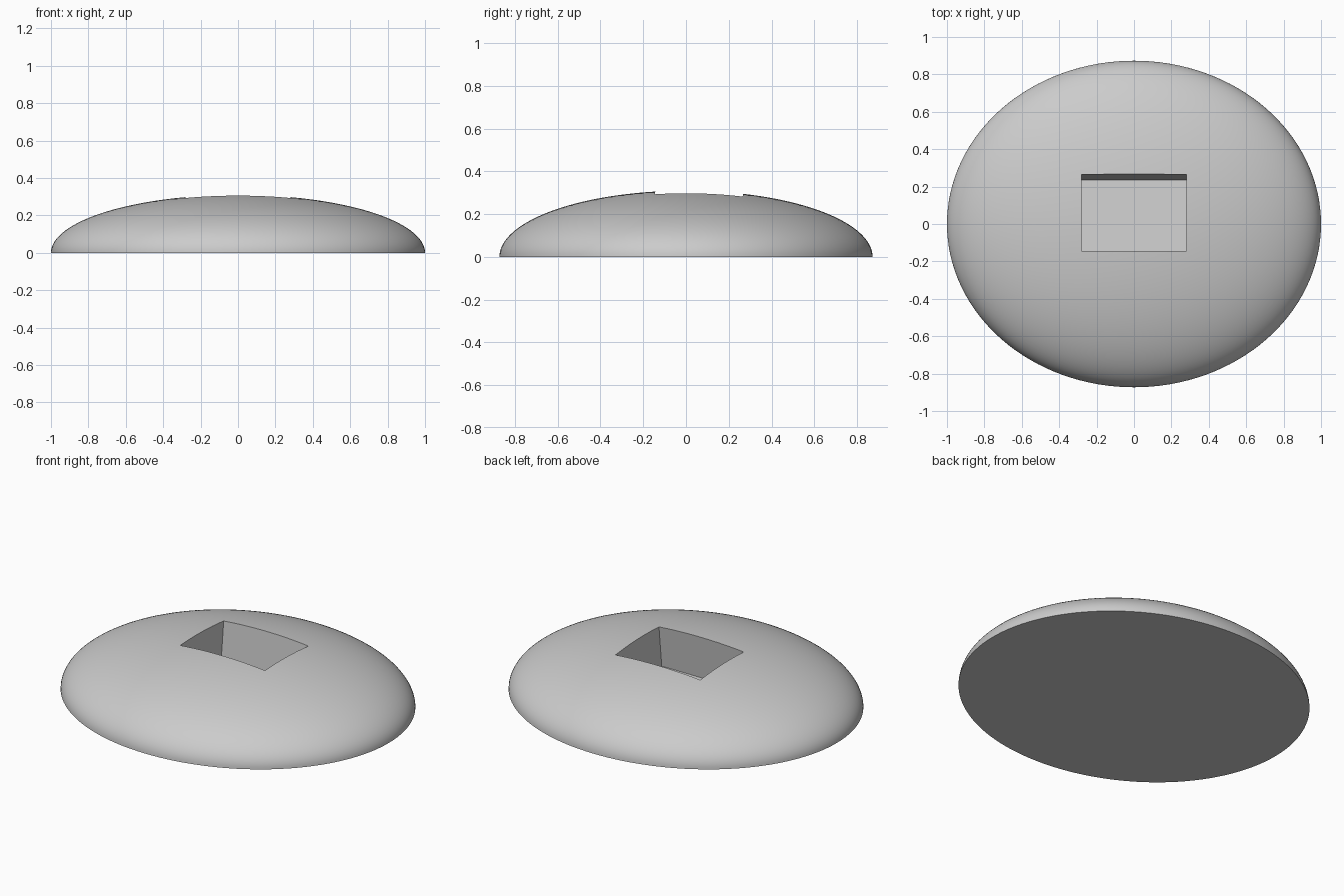
import bpy, bmesh, math

if "Cube" in bpy.data.objects:
    bpy.data.objects.remove(bpy.data.objects["Cube"])

RX, RY, RZ = 1.0, 0.873, 0.31

grey = bpy.data.materials.new("light grey")
grey.diffuse_color = (0.6, 0.6, 0.6, 1)
grey.use_nodes = True
grey.node_tree.nodes["Principled BSDF"].inputs["Base Color"].default_value = grey.diffuse_color


def add_object(name, bm):
    bmesh.ops.recalc_face_normals(bm, faces=bm.faces[:])
    mesh = bpy.data.meshes.new(name)
    bm.to_mesh(mesh)
    bm.free()
    obj = bpy.data.objects.new(name, mesh)
    bpy.context.collection.objects.link(obj)
    mesh.materials.append(grey)
    return obj


# Dome: upper half of a flattened ellipsoid, closed with a flat base
bm = bmesh.new()
bmesh.ops.create_uvsphere(bm, u_segments=128, v_segments=64, radius=1)
bmesh.ops.bisect_plane(bm, geom=bm.verts[:] + bm.edges[:] + bm.faces[:], dist=1e-5,
                       plane_co=(0, 0, 0), plane_no=(0, 0, -1), clear_outer=True)
bmesh.ops.holes_fill(bm, edges=[e for e in bm.edges if e.is_boundary], sides=0)
bmesh.ops.scale(bm, vec=(RX, RY, RZ), verts=bm.verts[:])
dome = add_object("dome", bm)

# Slot cutter: a box leaning slightly backwards, drawn as a side profile (y, z)
profile = [(-0.171, 0.049), (0.236, 0.006), (0.288, 0.5), (-0.123, 0.5)]
bm = bmesh.new()
side = bm.faces.new([bm.verts.new((-0.28, y, z)) for y, z in profile])
ext = bmesh.ops.extrude_face_region(bm, geom=[side])
bmesh.ops.translate(bm, vec=(0.56, 0, 0),
                    verts=[v for v in ext["geom"] if isinstance(v, bmesh.types.BMVert)])
# close the start side if the extrusion removed it
bmesh.ops.holes_fill(bm, edges=[e for e in bm.edges if e.is_boundary], sides=0)
cutter = add_object("slot_cutter", bm)
cutter.hide_render = True

# Cut the slot, then smooth the dome while keeping the rims sharp
bpy.context.view_layer.objects.active = dome
dome.select_set(True)
cut = dome.modifiers.new("slot", 'BOOLEAN')
cut.operation = 'DIFFERENCE'
cut.solver = 'EXACT'
cut.object = cutter
bpy.ops.object.modifier_apply(modifier=cut.name)
bpy.data.objects.remove(cutter)
bpy.ops.object.shade_smooth_by_angle(angle=math.radians(30))
